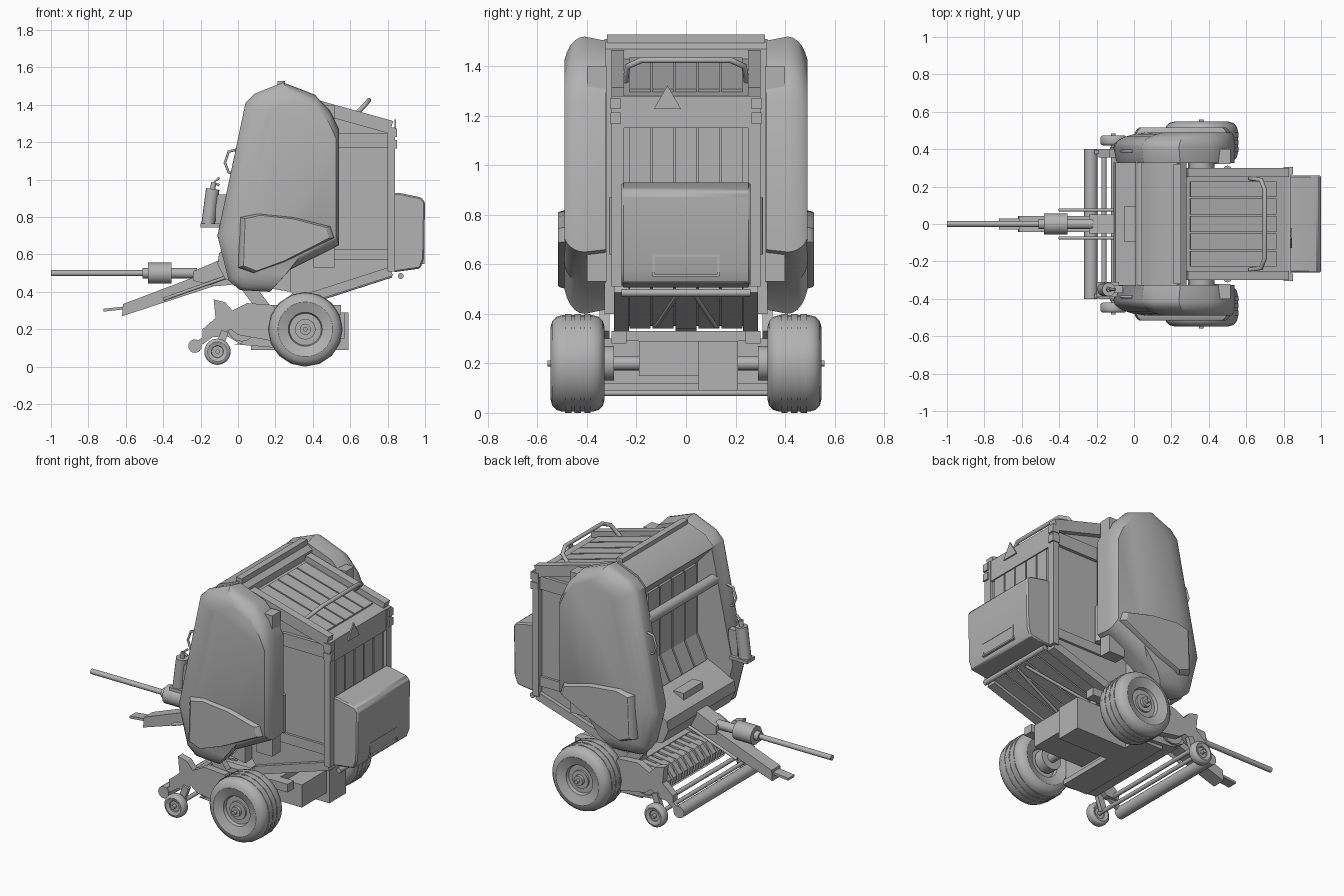
import bpy, bmesh, math
from mathutils import Vector, Matrix

if "Cube" in bpy.data.objects:
    bpy.data.objects.remove(bpy.data.objects["Cube"], do_unlink=True)

grey = bpy.data.materials.new("plain grey")
grey.use_nodes = True
grey.diffuse_color = (.45, .45, .45, 1)
grey.node_tree.nodes["Principled BSDF"].inputs["Base Color"].default_value = grey.diffuse_color
meshes = []


def place(name, data):
    data.materials.append(grey)
    part = bpy.data.objects.new(name, data)
    bpy.context.collection.objects.link(part)
    return part


def finish(name, bm):
    bmesh.ops.recalc_face_normals(bm, faces=bm.faces[:])
    mesh = bpy.data.meshes.new(name)
    bm.to_mesh(mesh)
    bm.free()
    meshes.append(place(name, mesh))
    return meshes[-1]


def loft(name, outline, rings, centre=(0, 0)):
    """Carry an x,z outline through rings of (y, x scale, z scale)."""
    bm = bmesh.new()
    cx, cz = centre
    loops = [[bm.verts.new((cx + (x - cx) * sx, y, cz + (z - cz) * sz)) for x, z in outline]
             for y, sx, sz in rings]
    for near, far in zip(loops, loops[1:]):
        for i in range(len(outline)):
            bm.faces.new((near[i - 1], near[i], far[i], far[i - 1]))
    bm.faces.new(loops[0])
    bm.faces.new(loops[-1])
    return finish(name, bm)


def prism(name, outline, y, width):
    return loft(name, outline, [(y - width / 2, 1, 1), (y + width / 2, 1, 1)])


def beam(name, start, end, thick, y, width):
    """Straight bar in the x,z plane with a rectangular section."""
    a, b = Vector(start), Vector(end)
    across = (b - a).orthogonal().normalized() * thick / 2
    return prism(name, [a - across, b - across, b + across, a + across], y, width)


def dome(name, outline, centre, side, inner, start, rise, shrink):
    """Panel whose edge curves over towards a flatter outer face."""
    rings = [(side * inner, .97, .97)]
    for step in range(6):
        angle = math.radians(step * 14)
        loss = shrink * (1 - math.cos(angle))
        rings.append((side * (start + rise * math.sin(angle)), 1 - loss, 1 - loss * .6))
    return loft(name, outline, rings, centre)


def rod(name, points, radius):
    curve = bpy.data.curves.new(name, 'CURVE')
    curve.dimensions = '3D'
    curve.bevel_depth = radius
    curve.bevel_resolution = 6
    curve.use_fill_caps = True
    spline = curve.splines.new('POLY')
    spline.points.add(len(points) - 1)
    for point, position in zip(spline.points, points):
        point.co = (*position, 1)
    place(name, curve)


def cross_rod(name, at, half, radius):
    x, z = at
    rod(name, [(x, -half, z), (x, half, z)], radius)


def wheel(name, at, y, radius, width):
    """Round-shouldered tyre with a sunken rim on each side."""
    bm = bmesh.new()
    pose = Matrix.Translation((at[0], y, at[1])) @ Matrix.Rotation(math.pi / 2, 4, 'X')
    bmesh.ops.create_cone(bm, cap_ends=True, segments=32, radius1=radius, radius2=radius,
                          depth=width, matrix=pose)
    caps = [f for f in bm.faces if len(f.verts) > 4]
    rims = [e for f in caps for e in f.edges]
    bmesh.ops.bevel(bm, geom=rims, offset=radius * .25, segments=3, profile=.5, affect='EDGES')
    for cap in [f for f in bm.faces if len(f.verts) > 4]:
        for inset in (.28, .03):
            bmesh.ops.inset_region(bm, faces=[cap], thickness=radius * inset,
                                   depth=-radius * .1, use_even_offset=True)
    return finish(name, bm)


# Shared anchor points in x,z
gate_front, gate_top = (.28, 1.43), (.82, 1.28)
gate_low, gate_belly = (.82, .51), (.32, .35)
throat_top, throat_mid, throat_low = (.15, 1.28), (.15, .85), (.08, .7)
axle, gauge, crop = (.36, .2), (-.11, .08), (-.23, .11)
shaft_z = .5

# Bale chamber with open front and lower lip, and tailgate
prism("bale chamber", [(.04, 1.4), (.1, 1.46), (.23, 1.51), (.28, 1.47), (.28, .4), (.05, .44),
                       (-.07, .47), (-.11, .55), (-.1, .61), (-.01, .66), throat_low, throat_mid,
                       throat_top], 0, .66)
prism("tailgate", [gate_front, gate_top, gate_low, gate_belly, (.27, .42)], 0, .53)
beam("top ridge", (.21, 1.51), (.25, 1.51), .035, 0, .64)

# Belts on every open face of the chamber
for i in range(-2, 3):
    y = i * .093
    beam("top slat", (.3, 1.424), (.76, 1.297), .024, y, .084)
    beam("rear slat", (.82, 1.16), gate_low, .02, y, .084)
    beam("under slat", gate_low, gate_belly, .02, y, .084)
    beam("front belt", throat_top, throat_mid, .03, y * 1.3, .11)
    beam("lower front belt", throat_mid, throat_low, .03, y * 1.3, .11)
beam("rear upper panel", (.82, 1.28), (.82, 1.15), .035, 0, .5)

# Rear cover with hatch rim
cover = prism("rear cover", [(.83, .93), (.86, .93), (.98, .905), (1, .88), (.995, .58), (.975, .525),
                             (.83, .505)], 0, .52)
edge = cover.modifiers.new("softened edge", 'BEVEL')
edge.width, edge.segments = .008, 1
for z in (.555, .635):
    beam("hatch rim", (.97, z), (.998, z), .01, 0, .27)
for y in (-.13, .13):
    beam("hatch rim side", (.99, .56), (.99, .63), .014, y, .01)
cross_rod("rear lower bar", (.87, .485), .26, .016)

# Warning triangle
bm = bmesh.new()
facing = Vector((1, 0, 0)).to_track_quat('Z', 'Y').to_matrix().to_4x4()
bmesh.ops.create_cone(bm, cap_ends=True, segments=3, radius1=.063, radius2=.063, depth=.008,
                      matrix=Matrix.Translation((.842, -.075, 1.26)) @ facing)
finish("warning triangle", bm)

# Handrail over the tailgate
half_rail = [(.62, .245, 1.34), (.68, .235, 1.4), (.7, .18, 1.425)]
rod("top handrail", half_rail + [(x, -y, z) for x, y, z in reversed(half_rail)], .012)

shield = [(.04, 1.41), (.09, 1.46), (.24, 1.52), (.41, 1.455), (.49, 1.37), (.54, 1.27), (.54, .65),
          (.28, .52), (.17, .4), (.01, .41), (-.05, .46), (-.11, .7)]
bulge = [(0, .53), (.01, .8), (.1, .82), (.3, .8), (.5, .75), (.52, .69), (.25, .56), (.08, .5)]
pickup_side = [(-.13, .36), (-.07, .345), (-.03, .3), (.05, .34), (.19, .33), (.22, .24), (.17, .14),
               (0, .17), (-.04, .2), (-.1, .16), (-.19, .16), (-.19, .2), (-.12, .26)]

for side in (-1, 1):
    # Curved shield, its lower bulge, and the frame behind it
    dome("side shield", shield, (.48, .97), side, .325, .41, .085, .42)
    dome("shield bulge", bulge, (.25, .67), side, .42, .46, .06, .18)
    beam("shield rear frame", (.46, 1.4), (.46, .53), .11, side * .36, .08)

    # Tailgate frame, ribs, latches and rams
    outer = side * .275
    beam("top rail", gate_front, gate_top, .07, outer, .05)
    beam("rear post", gate_top, gate_low, .04, outer, .05)
    beam("bottom rail", gate_low, gate_belly, .05, side * .26, .06)
    beam("upper rib", (.5, 1.21), (.82, 1.21), .08, outer, .02)
    beam("lower rib", (.45, .6), (.82, .6), .06, outer, .015)
    for z in (1.19, 1.25):
        beam("latch", (.8, z), (.85, z), .045, side * .285, .04)
    rod("ram", [(.5, side * .29, .64), (.5, side * .29, .87)], .022)
    rod("ram rod", [(.5, side * .29, .87), (.5, side * .29, 1.25)], .011)
    rod("under strut", [(.82, side * .03, .485), (.4, side * .12, .35)], .009)
    grip = [(-.01, 1.16), (-.05, 1.15), (-.07, 1.09), (-.05, 1.04), (-.02, 1.03)]
    rod("front handle", [(x, side * .39, z) for x, z in grip], .007)

    # Road wheels with raised tread ribs and stepped hubs
    wheel("road wheel", axle, side * .438, .195, .218)
    for y, reach, radius in ((.398, .013, .2), (.437, .013, .2), (.476, .013, .2), (.5, .02, .055),
                             (.52, .02, .03), (.54, .02, .012), (.32, .03, .07)):
        x, z = axle
        rod("wheel ring", [(x, side * (y - reach), z), (x, side * (y + reach), z)], radius)

    # Pickup ends, gauge wheels and carrying arms
    prism("pickup side", pickup_side, side * .378, .045)
    wheel("gauge wheel", gauge, side * .447, .07, .055)
    beam("gauge arm", gauge, (-.07, .19), .04, side * .4, .025)
    beam("roller arm", crop, (-.13, .18), .03, side * .385, .02)
    beam("pickup strut", (.05, .43), (.14, .31), .07, side * .33, .04)
    beam("chassis rail", (.1, .305), (.55, .305), .05, side * .27, .06)
    rod("drawbar rod", [(-.4, side * .075, .36), (-.06, side * .075, .48)], .009)

# Crosswise rollers, axle and bars
cross_rod("front roller", (.04, 1.2), .34, .032)
cross_rod("axle beam", axle, .34, .028)
cross_rod("gauge axle", gauge, .485, .012)
cross_rod("crop roller", crop, .4, .036)
cross_rod("crop bar", (-.16, .18), .4, .013)
cross_rod("pickup reel", (.02, .21), .36, .075)

# Axle housings and belly plate
beam("axle housing", (.22, .22), (.57, .22), .14, -.07, .24)
beam("axle side housing", (.22, .19), (.59, .19), .2, .13, .16)
beam("belly plate", (.07, .105), (.24, .105), .03, 0, .66)
beam("chassis crossbeam", (.28, .31), (.46, .31), .04, 0, .6)

# Pickup bands and tray
for i in range(-6, 7):
    prism("pickup band", [(-.07, .17), (-.08, .22), (-.03, .28), (.12, .3), (.12, .13), (0, .13)],
          i * .055, .036)
prism("pickup tray", [(-.02, .12), (.22, .1), (.22, .3), (.1, .3), (.08, .14)], 0, .71)

# Drawbar, hitch and drive shaft
prism("drawbar", [(-.62, .27), (-.615, .335), (-.1, .53), (0, .53), (0, .45), (-.1, .44)], 0, .084)
beam("hitch tongue", (-.72, .302), (-.6, .315), .015, 0, .06)
prism("shaft guard", [(-.24, .46), (-.24, .51), (-.1, .57), (-.02, .57), (-.02, .44), (-.12, .43)],
      0, .104)
beam("gearbox plate", (-.015, .48), (-.015, .68), .07, 0, .19)
for name, start, end, radius in (("drive shaft", -1, -.1, .016), ("shaft sleeve", -.51, -.22, .028),
                                 ("shaft collar", -.48, -.355, .056)):
    rod(name, [(start, 0, shaft_z), (end, 0, shaft_z)], radius)

# Fire extinguisher
bottle_y = -.35
rod("extinguisher bottle", [(-.16, bottle_y, .76), (-.135, bottle_y, .95)], .036)
rod("extinguisher neck", [(-.135, bottle_y, .95), (-.13, bottle_y, .985)], .014)
rod("extinguisher lever", [(-.1, bottle_y, 1.01), (-.13, bottle_y, .985), (-.1, bottle_y, .97)], .007)
beam("extinguisher foot", (-.2, .755), (-.08, .755), .02, bottle_y, .08)
beam("extinguisher mount", (-.09, .76), (-.09, .92), .06, bottle_y, .04)

# Smooth round parts while keeping crisp edges
bpy.ops.object.select_all(action='DESELECT')
for part in meshes:
    part.select_set(True)
bpy.context.view_layer.objects.active = meshes[0]
bpy.ops.object.shade_smooth_by_angle(angle=math.radians(32))
